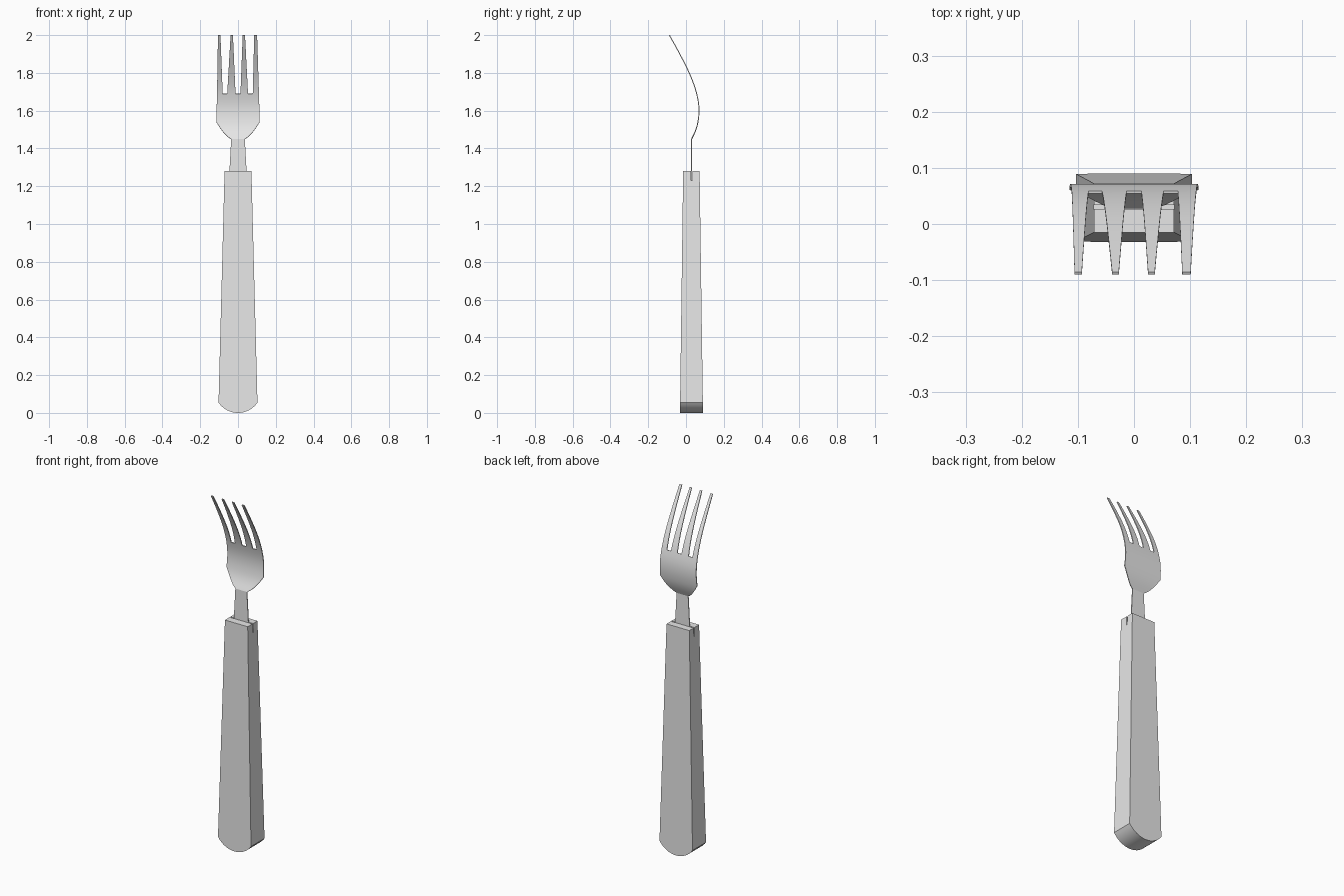
import bpy, bmesh, math

cube = bpy.data.objects.get("Cube")
if cube:
    bpy.data.objects.remove(cube, do_unlink=True)

# One plain grey for the whole fork
grey = bpy.data.materials.new("light grey")
grey.use_nodes = True
colour = (0.8, 0.8, 0.8, 1)
grey.diffuse_color = colour
grey.node_tree.nodes["Principled BSDF"].inputs["Base Color"].default_value = colour


def make_object(name, bm):
    bmesh.ops.recalc_face_normals(bm, faces=bm.faces)
    mesh = bpy.data.meshes.new(name)
    bm.to_mesh(mesh)
    bm.free()
    mesh.materials.append(grey)
    obj = bpy.data.objects.new(name, mesh)
    bpy.context.collection.objects.link(obj)
    return obj


def activate(obj):
    bpy.ops.object.select_all(action='DESELECT')
    obj.select_set(True)
    bpy.context.view_layer.objects.active = obj


def smooth(obj, angle):
    activate(obj)
    bpy.ops.object.shade_smooth_by_angle(angle=math.radians(angle))


def interp(table, t):
    """Straight-line lookup in a list of (t, value)."""
    for (a, u), (b, v) in zip(table, table[1:]):
        if t <= b:
            return u + (v - u) * max(0, (t - a) / (b - a))
    return table[-1][1]


def spline(points, t):
    """Smooth lookup (Hermite) in a list of (t, value)."""
    n = len(points)

    def slope(i):
        a, b = points[max(i - 1, 0)], points[min(i + 1, n - 1)]
        return (b[1] - a[1]) / (b[0] - a[0])

    for i in range(n - 1):
        (a, u), (b, v) = points[i], points[i + 1]
        if t <= b or i == n - 2:
            h = b - a
            s = (t - a) / h
            return ((2*s**3 - 3*s**2 + 1) * u + (s**3 - 2*s**2 + s) * h * slope(i)
                    + (3*s**2 - 2*s**3) * v + (s**3 - s**2) * h * slope(i + 1))


# Handle: tapered slab with a rounded butt
TOP, SHOULDER, HALF = 1.28, 0.055, 0.103
radius = (HALF**2 + SHOULDER**2) / (2 * SHOULDER)
sweep = math.asin(HALF / radius)
outline = [(0.071, TOP), (-0.071, TOP)]
for i in range(17):
    a = -sweep + 2 * sweep * i / 16
    outline.append((radius * math.sin(a), radius * (1 - math.cos(a))))

bm = bmesh.new()
front = [bm.verts.new((x, -0.032 + 0.017 * z / TOP, z)) for x, z in outline]
back = [bm.verts.new((x, 0.090 - 0.018 * z / TOP, z)) for x, z in outline]
bm.faces.new(front)
bm.faces.new(back[::-1])
for i in range(len(outline)):
    j = (i + 1) % len(outline)
    bm.faces.new((front[i], back[i], back[j], front[j]))
handle = make_object("handle", bm)

# Thin slot across the handle top that takes the tang
bm = bmesh.new()
bmesh.ops.create_cube(bm, size=1)
bmesh.ops.scale(bm, vec=(0.4, 0.007, 0.1), verts=bm.verts)
bmesh.ops.translate(bm, vec=(0, 0.03, TOP), verts=bm.verts)
cutter = make_object("slot_cutter", bm)
cutter.hide_render = True
mod = handle.modifiers.new("slot", 'BOOLEAN')
mod.operation = 'DIFFERENCE'
mod.object = cutter
activate(handle)
bpy.ops.object.modifier_apply(modifier=mod.name)
bpy.data.objects.remove(cutter, do_unlink=True)
smooth(handle, 25)

# Fork head: one bent sheet, eight columns of edges, open between the tines
NECK, ROOT, TIP = 1.45, 1.69, 2.0
bend = [(NECK, 0.030), (1.50, 0.053), (1.55, 0.065), (1.60, 0.069), (1.65, 0.065),
        (1.72, 0.048), (1.80, 0.017), (1.90, -0.033), (TIP, -0.088)]
width = [(1.23, 0.048), (NECK, 0.036), (1.46, 0.052), (1.475, 0.068), (1.49, 0.081),
         (1.51, 0.096), (1.525, 0.105), (1.54, 0.115), (ROOT, 0.111)]
root_x = [-0.111, -0.081, -0.057, -0.013, 0.013, 0.053, 0.078, 0.111]
tip_x = [-0.106, -0.093, -0.039, -0.027, 0.025, 0.037, 0.086, 0.101]

levels = [1.23, TOP] + [w[0] for w in width[1:-1]]
levels += [1.54 + 0.15 * i / 6 for i in range(1, 7)]
levels += [ROOT + (TIP - ROOT) * i / 14 for i in range(1, 15)]

bm = bmesh.new()
rows = []
for z in levels:
    y = 0.03 if z <= NECK else spline(bend, z)
    if z <= ROOT + 1e-6:
        k = interp(width, z) / 0.111
        xs = [x * k for x in root_x]
    else:
        t = (z - ROOT) / (TIP - ROOT)
        xs = [a + (b - a) * t for a, b in zip(root_x, tip_x)]
    rows.append([bm.verts.new((x, y, z)) for x in xs])
for z, low, high in zip(levels, rows, rows[1:]):
    for c in range(7):
        if z > ROOT - 1e-6 and c % 2:
            continue
        bm.faces.new((low[c], low[c + 1], high[c + 1], high[c]))
head = make_object("fork_head", bm)
mod = head.modifiers.new("thickness", 'SOLIDIFY')
mod.thickness = 0.005
mod.offset = 0
activate(head)
bpy.ops.object.modifier_apply(modifier=mod.name)
smooth(head, 20)
